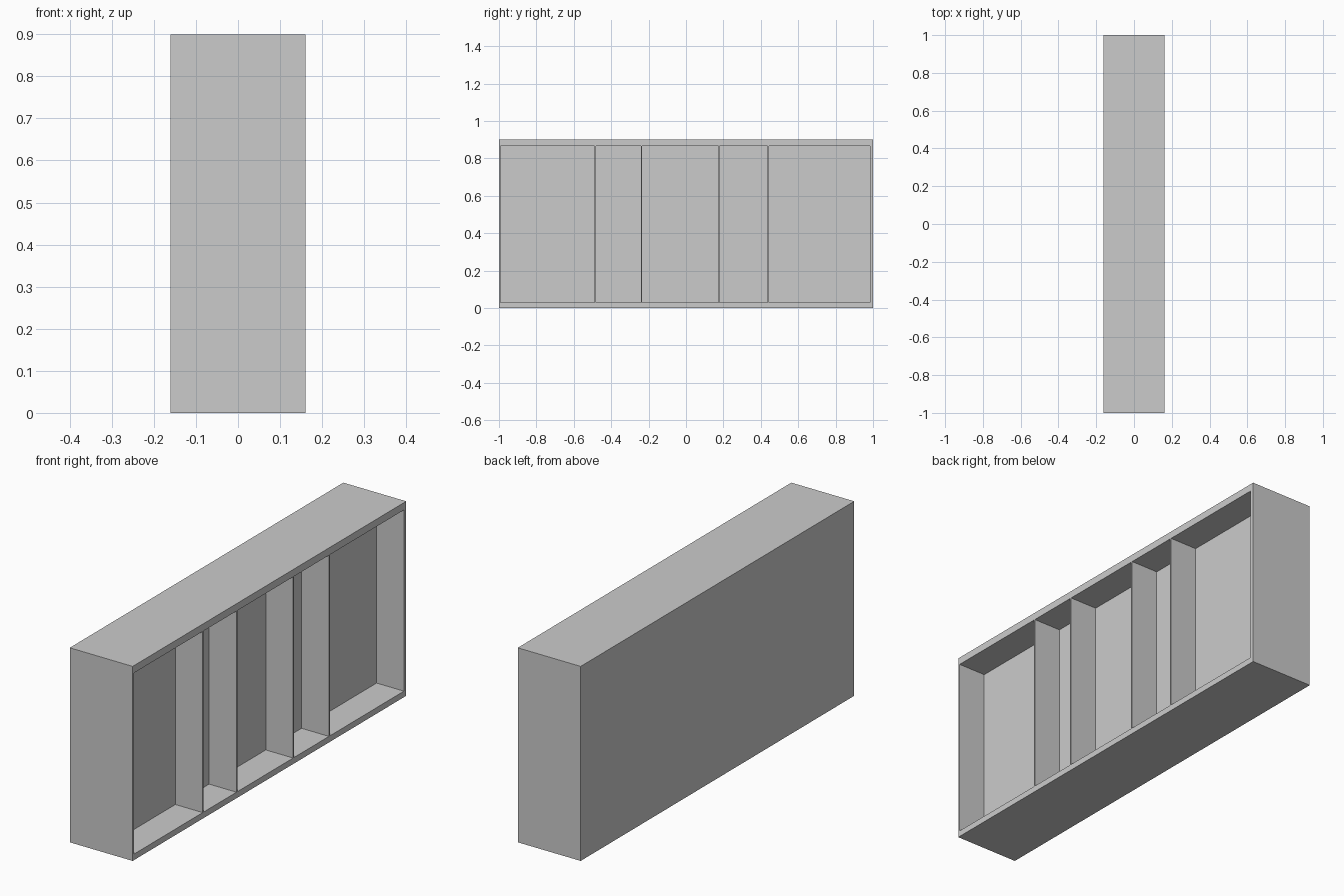
import bpy, bmesh
from mathutils import Matrix, Vector

if "Cube" in bpy.data.objects:
    bpy.data.objects.remove(bpy.data.objects["Cube"])

HALF_DEPTH, HALF_LEN, HEIGHT = 0.161, 1.0, 0.9
RECESS = 0.14
BAY_Z = (0.028, 0.866)
BAYS = [(-0.991, -0.488), (-0.481, -0.241), (-0.235, 0.173),
        (0.179, 0.435), (0.443, 0.983)]


def add_box(bm, lo, hi):
    lo, hi = Vector(lo), Vector(hi)
    bmesh.ops.create_cube(bm, size=1, matrix=Matrix.Translation((lo + hi) / 2)
                          @ Matrix.Diagonal((*(hi - lo), 1)))


def make_object(name, boxes):
    bm = bmesh.new()
    for lo, hi in boxes:
        add_box(bm, lo, hi)
    mesh = bpy.data.meshes.new(name)
    bm.to_mesh(mesh)
    bm.free()
    obj = bpy.data.objects.new(name, mesh)
    bpy.context.collection.objects.link(obj)
    return obj


# Solid cabinet body with a closed back
cabinet = make_object("cabinet_body", [((-HALF_DEPTH, -HALF_LEN, 0),
                                        (HALF_DEPTH, HALF_LEN, HEIGHT))])

# Five open bays sunk into the +x side, leaving thin dividers
cutter = make_object("bay_cutter", [((HALF_DEPTH - RECESS, y0, BAY_Z[0]),
                                     (HALF_DEPTH + 0.1, y1, BAY_Z[1]))
                                    for y0, y1 in BAYS])
cutter.hide_render = True

cut = cabinet.modifiers.new("bays", 'BOOLEAN')
cut.operation = 'DIFFERENCE'
cut.solver = 'EXACT'
cut.object = cutter

# Apply the cut and discard the helper
bpy.context.view_layer.objects.active = cabinet
cabinet.select_set(True)
bpy.ops.object.modifier_apply(modifier=cut.name)
bpy.data.objects.remove(cutter)
